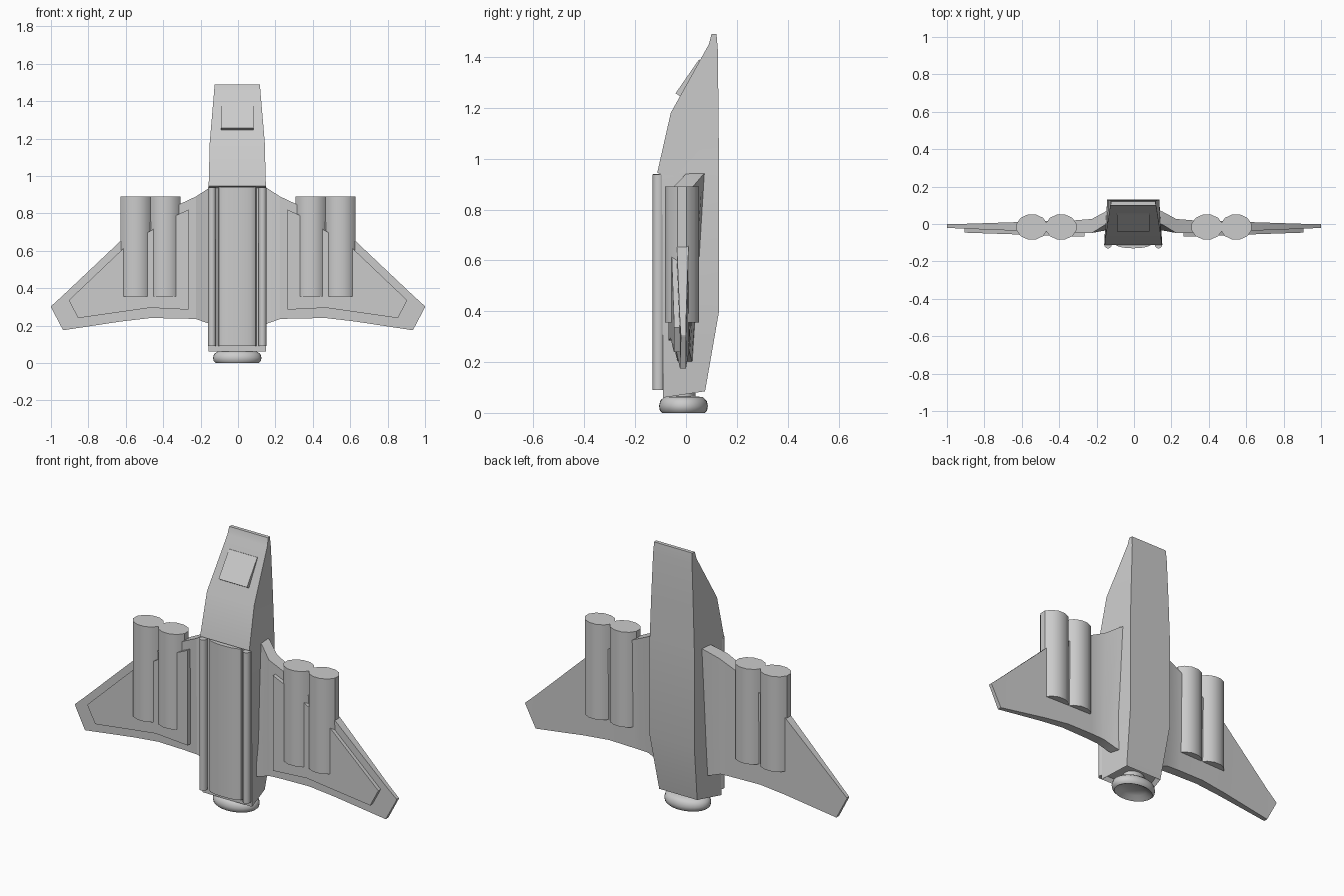
import bpy, bmesh, math

cube = bpy.data.objects.get("Cube")
if cube:
    bpy.data.objects.remove(cube, do_unlink=True)

# Single hull colour
HULL = (0.6, 0.6, 0.6, 1.0)
grey = bpy.data.materials.new("hull_grey")
grey.use_nodes = True
grey.diffuse_color = HULL
grey.node_tree.nodes["Principled BSDF"].inputs["Base Color"].default_value = HULL


def loft(name, rings, recess=None, angle=30):
    """Skin matching rings of points, cap both ends, optionally recess the last cap."""
    bm = bmesh.new()
    loops = [[bm.verts.new(p) for p in ring] for ring in rings]
    n = len(loops[0])
    for a, b in zip(loops, loops[1:]):
        for i in range(n):
            j = (i + 1) % n
            bm.faces.new((a[i], a[j], b[j], b[i]))
    bm.faces.new(loops[0])
    end = bm.faces.new(loops[-1])
    bmesh.ops.recalc_face_normals(bm, faces=bm.faces)
    if recess:
        bmesh.ops.inset_region(bm, faces=[end], thickness=recess[0], depth=-recess[1])
    mesh = bpy.data.meshes.new(name)
    bm.to_mesh(mesh)
    bm.free()
    mesh.materials.append(grey)
    obj = bpy.data.objects.new(name, mesh)
    bpy.context.collection.objects.link(obj)
    bpy.ops.object.select_all(action='DESELECT')
    obj.select_set(True)
    bpy.context.view_layer.objects.active = obj
    bpy.ops.object.shade_smooth_by_angle(angle=math.radians(angle))
    return obj


def ellipse(cx, cy, rx, ry, z, sides, turn=0.0):
    return [(cx + rx * math.cos(math.tau * (i + turn) / sides),
             cy + ry * math.sin(math.tau * (i + turn) / sides), z) for i in range(sides)]


def prism(name, outline, low, high, angle=30):
    return loft(name, [[(x, y, z) for x, y in outline] for z in (high, low)], angle=angle)


MID = -0.004   # centre line of the body

# Fuselage: front y, z, half width, then back y, z, half width
stations = [
    (0.10, 1.49, 0.121, 0.12, 1.49, 0.118),
    (0.09, 1.45, 0.124, 0.125, 1.43, 0.121),
    (-0.06, 1.18, 0.147, 0.128, 1.18, 0.131),
    (-0.113, 0.945, 0.153, 0.13, 0.94, 0.139),
    (-0.094, 0.935, 0.153, 0.13, 0.925, 0.139),
    (-0.092, 0.40, 0.154, 0.13, 0.40, 0.139),
    (-0.09, 0.06, 0.155, 0.075, 0.085, 0.118),
]
loft("fuselage", [[(MID - fw, fy, fz), (MID + fw, fy, fz), (MID + bw, by, bz), (MID - bw, by, bz)]
                  for fy, fz, fw, by, bz, bw in stations], recess=(0.02, 0.025))

# Cockpit window block on the sloping nose
window = [(-0.041, 1.257), (-0.022, 1.245), (0.065, 1.385), (0.051, 1.39)]
loft("cockpit_window", [[(MID + s * 0.088, y, z) for y, z in window] for s in (-1, 1)])

# Curved belly panel
arc = [(MID + 0.102 * math.sin(t), -0.094 - 0.036 * math.cos(t) ** 0.7)
       for t in (math.pi / 2 * k / 6 * 0.999 for k in range(-6, 7))]
prism("belly_panel", arc + [(MID + 0.102, -0.07), (MID - 0.102, -0.07)], 0.09, 0.94)

# Tail nozzle: radius factor and height
bell = [(0.5, 0.11), (0.5, 0.065), (0.8, 0.062), (0.95, 0.048), (1.0, 0.028), (0.97, 0.01),
        (0.88, 0.0), (0.8, 0.004), (0.6, 0.02), (0.3, 0.03)]
loft("tail_nozzle", [ellipse(MID, -0.01, 0.13 * r, 0.096 * r, z, 32) for r, z in bell], angle=50)

# Wing: x, top z, bottom z, front and back y at top, front and back y at bottom
wing = [
    (0.12, 0.95, 0.20, 0.01, 0.08, -0.03, 0.025),
    (0.155, 0.935, 0.21, -0.005, 0.065, -0.035, 0.022),
    (0.225, 0.89, 0.235, -0.048, 0.027, -0.042, 0.015),
    (0.31, 0.85, 0.238, -0.046, 0.02, -0.04, 0.015),
    (0.47, 0.753, 0.24, -0.042, 0.016, -0.038, 0.012),
    (0.625, 0.655, 0.222, -0.036, 0.01, -0.034, 0.008),
    (0.935, 0.362, 0.175, -0.024, 0.0, -0.024, 0.0),
    (1.0, 0.303, 0.298, -0.02, 0.0, -0.02, 0.0),
]
plate = [(0.265, 0.82), (0.34, 0.785), (0.60, 0.625), (0.905, 0.335), (0.855, 0.24),
         (0.47, 0.295), (0.265, 0.285)]

for side, s in (("left", 1), ("right", -1)):
    loft(side + "_wing", [[(s * x, ft, zt), (s * x, bt, zt), (s * x, bb, zb), (s * x, fb, zb)]
                          for x, zt, zb, ft, bt, fb, bb in wing], angle=20)
    # Raised plate on the front of the wing, thinning toward the tip
    outer = [(s * x, -0.068 + (x - 0.265) * 0.034, z) for x, z in plate]
    inner = [(s * x, -0.012, z) for x, z in plate]
    loft(side + "_wing_plate", [outer, inner])
    # Twin engine barrels
    for place, x in (("inner", 0.39), ("outer", 0.546)):
        prism(f"{side}_{place}_barrel", [(p[0], p[1]) for p in
              ellipse(s * x, -0.016, 0.085, 0.069, 0, 12, 0.5)], 0.355, 0.89, angle=35)
    # Round rails beside the belly panel
    prism(side + "_rail", [(p[0], p[1]) for p in
          ellipse(MID + s * 0.135, -0.108, 0.021, 0.023, 0, 12)], 0.09, 0.937, angle=35)
